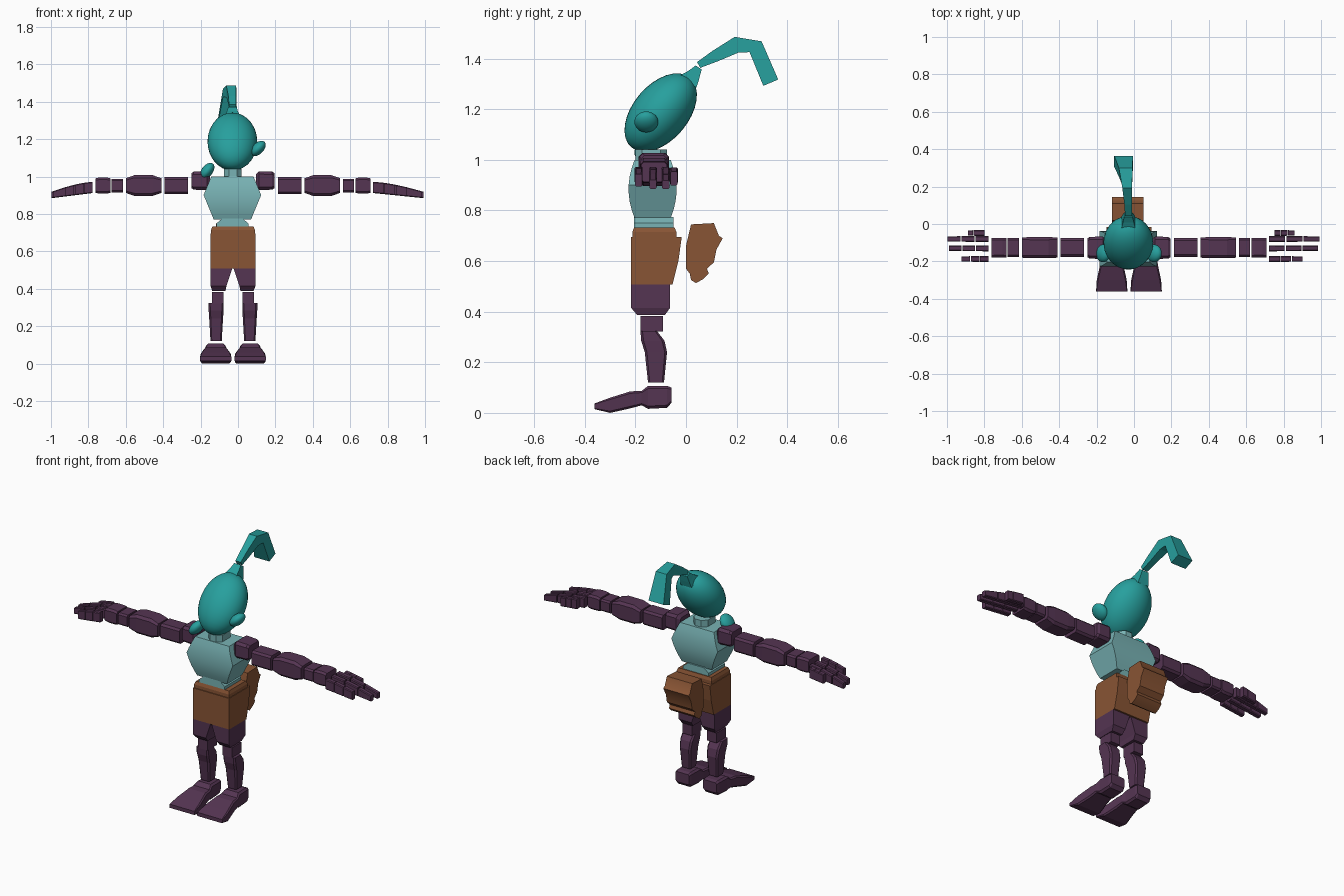
import bpy, bmesh, math
from mathutils import Matrix, Vector

cube = bpy.data.objects.get("Cube")
if cube:
    bpy.data.objects.remove(cube, do_unlink=True)

MIDDLE = -0.027  # the body's plane of symmetry, along x


def material(name, *rgb):
    mat = bpy.data.materials.new(name)
    mat.use_nodes = True
    mat.diffuse_color = (*rgb, 1)
    shader = mat.node_tree.nodes["Principled BSDF"]
    shader.inputs["Base Color"].default_value = mat.diffuse_color
    return mat


teal = material("teal", 0.02, 0.35, 0.34)
pale_teal = material("pale teal", 0.19, 0.45, 0.46)
brown = material("brown", 0.25, 0.09, 0.035)
purple = material("dark purple", 0.09, 0.035, 0.085)


def finish(name, bm, mat, smooth=False):
    bmesh.ops.recalc_face_normals(bm, faces=bm.faces)
    mesh = bpy.data.meshes.new(name)
    bm.to_mesh(mesh)
    bm.free()
    mesh.materials.append(mat)
    part = bpy.data.objects.new(name, mesh)
    bpy.context.collection.objects.link(part)
    if smooth:
        bpy.ops.object.select_all(action="DESELECT")
        part.select_set(True)
        bpy.context.view_layer.objects.active = part
        bpy.ops.object.shade_smooth_by_angle(angle=math.radians(35))


def skin(name, mat, rings, smooth=False):
    """Bridge closed rings of points and cap both ends."""
    bm = bmesh.new()
    loops = [[bm.verts.new(point) for point in ring] for ring in rings]
    for near, far in zip(loops, loops[1:]):
        for i in range(len(near)):
            bm.faces.new((near[i - 1], near[i], far[i], far[i - 1]))
    bm.faces.new(loops[0])
    bm.faces.new(loops[-1])
    finish(name, bm, mat, smooth)


def place(axis, along, u, v):
    point = [u, v]
    point.insert("xyz".index(axis), along)
    return point


def loft(name, mat, axis, sections, cut=0, smooth=False):
    """Join rectangles with cut corners; each is (position, u range, v range)."""
    rings = []
    for along, (left, right), (low, high) in sections:
        c = cut * min(right - left, high - low)
        corners = [(left + c, low), (right - c, low), (right, low + c), (right, high - c),
                   (right - c, high), (left + c, high), (left, high - c), (left, low + c)]
        if not cut:
            corners = corners[::2]
        rings.append([place(axis, along, u, v) for u, v in corners])
    skin(name, mat, rings, smooth)


def around(centre, half):
    return centre - half, centre + half


def ellipsoid(name, centre, radii, degrees, axis):
    bm = bmesh.new()
    bmesh.ops.create_uvsphere(bm, u_segments=32, v_segments=16, radius=1)
    turn = Matrix.Rotation(math.radians(degrees), 4, axis)
    bm.transform(Matrix.Translation(centre) @ turn @ Matrix.Diagonal((*radii, 1)))
    finish(name, bm, teal, True)


def ribbon(name, path, thickness, width, drift):
    """Sweep a rectangle along a (y, z) path, sized by rules of the point's index."""
    points = [Vector(p) for p in path]
    rings = []
    for i, point in enumerate(points):
        ahead = points[min(i + 1, len(points) - 1)] - points[max(i - 1, 0)]
        side = Vector((-ahead.y, ahead.x)).normalized() * thickness(i)
        left, right = around(drift(i), width(i))
        over, under = point + side, point - side
        rings.append([(left, *over), (right, *over), (right, *under), (left, *under)])
    skin(name, teal, rings)


# Head and ears
ellipsoid("head", (-0.03, -0.1, 1.187), (0.133, 0.11, 0.18), -40, "X")
ear = (0.03, 0.047, 0.05)
ellipsoid("left_ear", (0.107, -0.157, 1.15), ear, 45, "Y")
ellipsoid("right_ear", (-0.165, -0.157, 1.03), ear, 38, "Y")

# Tied hair
ribbon("hair_knot", [(0.01, 1.31), (0.03, 1.335), (0.05, 1.365)],
       lambda i: 0.04 - 0.013 * i, lambda i: 0.036 - 0.007 * i, lambda i: -0.03)
ribbon("ponytail", [(0.05, 1.375), (0.115, 1.41), (0.2, 1.455), (0.275, 1.447), (0.335, 1.305)],
       lambda i: min(0.013 + 0.01 * i, 0.032), lambda i: 0.018 + 0.002 * i * i,
       lambda i: -0.03 - 0.0016 * i * i)

# Neck
neck = around(MIDDLE, 0.047), (-0.2, -0.075)
loft("neck", pale_teal, "z", [(z, *neck) for z in (0.97, 1.04)], cut=0.28)

# Torso: widest above the middle, with a rounded chest and back
chest = []
for step in range(8):
    t = step / 7
    wide = 0.154 * (1 - 0.62 * abs(t - 4 / 7))
    deep = 0.095 * (1 - 0.25 * (2 * t - 1) ** 2)
    chest.append((0.77 + 0.23 * t, around(-0.03, wide), around(-0.132, deep)))
loft("torso", pale_teal, "z", chest, smooth=True)

# Waist, belt and hips
loft("waist", pale_teal, "z", [(z, around(-0.03, wide), (-0.205, -0.05))
                               for z, wide in ((0.725, 0.085), (0.75, 0.085), (0.775, 0.055))])
loft("belt", brown, "z", [(z, around(MIDDLE, wide), around(-0.125, wide - 0.03))
                          for z, wide in ((0.69, 0.117), (0.715, 0.117), (0.733, 0.11))])
loft("hips", brown, "z", [(z, around(MIDDLE, 0.12), (-0.217, back))
                          for z, back in ((0.508, -0.053), (0.6, -0.03), (0.695, -0.017))])

# Pouch: a lumpy side outline carried across the back
outline = [(0.02, 0.745), (0.11, 0.75), (0.13, 0.7), (0.145, 0.69), (0.12, 0.645),
           (0.11, 0.595), (0.083, 0.57), (0.09, 0.55), (0.07, 0.53), (0.04, 0.513),
           (0.02, 0.525), (0.015, 0.55), (0, 0.57), (0, 0.66)]
skin("pouch", brown, [[(x, *point) for point in outline] for x in (-0.118, 0.05)], True)

# Arm segments: name, start and end from the middle, half height, pinch at the ends
arm = [("upper_arm", 0.24, 0.367, 0.045, 0), ("forearm", 0.383, 0.573, 0.056, 0.3),
       ("wrist", 0.588, 0.648, 0.036, 0), ("hand", 0.655, 0.735, 0.043, 0.1)]

for side, word in ((1, "left_"), (-1, "right_")):

    def limb(name, axis, sections, cut=0):
        placed = []
        for along, across, up in sections:
            if axis == "x":
                along = MIDDLE + side * along
            else:
                across = sorted(MIDDLE + side * x for x in across)
            placed.append((along, across, up))
        loft(word + name, purple, axis, placed, cut)

    # Leg
    limb("thigh", "z", [(0.387, (0.04, 0.11), (-0.193, -0.083)),
                        (0.415, (0.035, 0.12), (-0.217, -0.063)),
                        (0.508, (0.004, 0.12), (-0.217, -0.063))])
    limb("knee", "z", [(z, (0.05, 0.113), (-0.18, -0.09)) for z in (0.322, 0.382)])
    limb("shin", "z", [(0.12, around(0.09, 0.03), (-0.15, -0.087)),
                       (0.24, around(0.09, 0.037), (-0.163, -0.075)),
                       (0.285, around(0.09, 0.04), (-0.177, -0.085)),
                       (0.324, around(0.09, 0.04), (-0.18, -0.115))], 0.12)

    # Foot: a tall heel running into a broad, flat toe
    foot = [(-0.057, 0.045, 0.04, 0.1), (-0.075, 0.05, 0.02, 0.107), (-0.15, 0.052, 0.016, 0.107),
            (-0.175, 0.058, 0.03, 0.087), (-0.22, 0.063, 0.018, 0.085), (-0.3, 0.08, 0, 0.06),
            (-0.362, 0.084, 0.015, 0.037)]
    limb("foot", "y", [(y, around(0.092, wide), (low, high)) for y, wide, low, high in foot], 0.12)

    # Arm
    limb("shoulder", "x", [(x, around(-0.127, half), around(0.978, half - 0.01))
                           for x, half in ((0.122, 0.045), (0.14, 0.06), (0.21, 0.058), (0.222, 0.05))],
         0.15)
    for name, start, end, tall, pinch in arm:
        rings = []
        for t in (0, 0.25, 0.75, 1):
            squeeze = 1 - pinch if t in (0, 1) else 1
            deep = 0.05 + pinch * 0.02 * squeeze
            rings.append((start + t * (end - start), around(-0.126, deep),
                          around(0.952, tall * squeeze)))
        limb(name, "x", rings, 0.13)

    # Fingers: centre y, first and last fraction of the reach; they droop and thin outward
    reach = 0.275 if side > 0 else 0.225
    fingers = [(-0.048, 0.1, 0.5), (-0.08, 0, 1), (-0.13, 0, 0.97), (-0.187, 0, 0.66)]
    for number, (y, first, last) in enumerate(fingers, 1):
        for joint in range(3):
            rings = []
            for t in (joint / 3, (joint + 0.93) / 3):
                f = first + t * (last - first)
                droop = 0.972 - 0.055 * f ** 1.5
                rings.append((0.75 + reach * f, around(y, 0.016 - 0.002 * t),
                              (0.912 - 0.028 * f, droop)))
            limb(f"finger_{number}_joint_{joint + 1}", "x", rings, 0.15)
